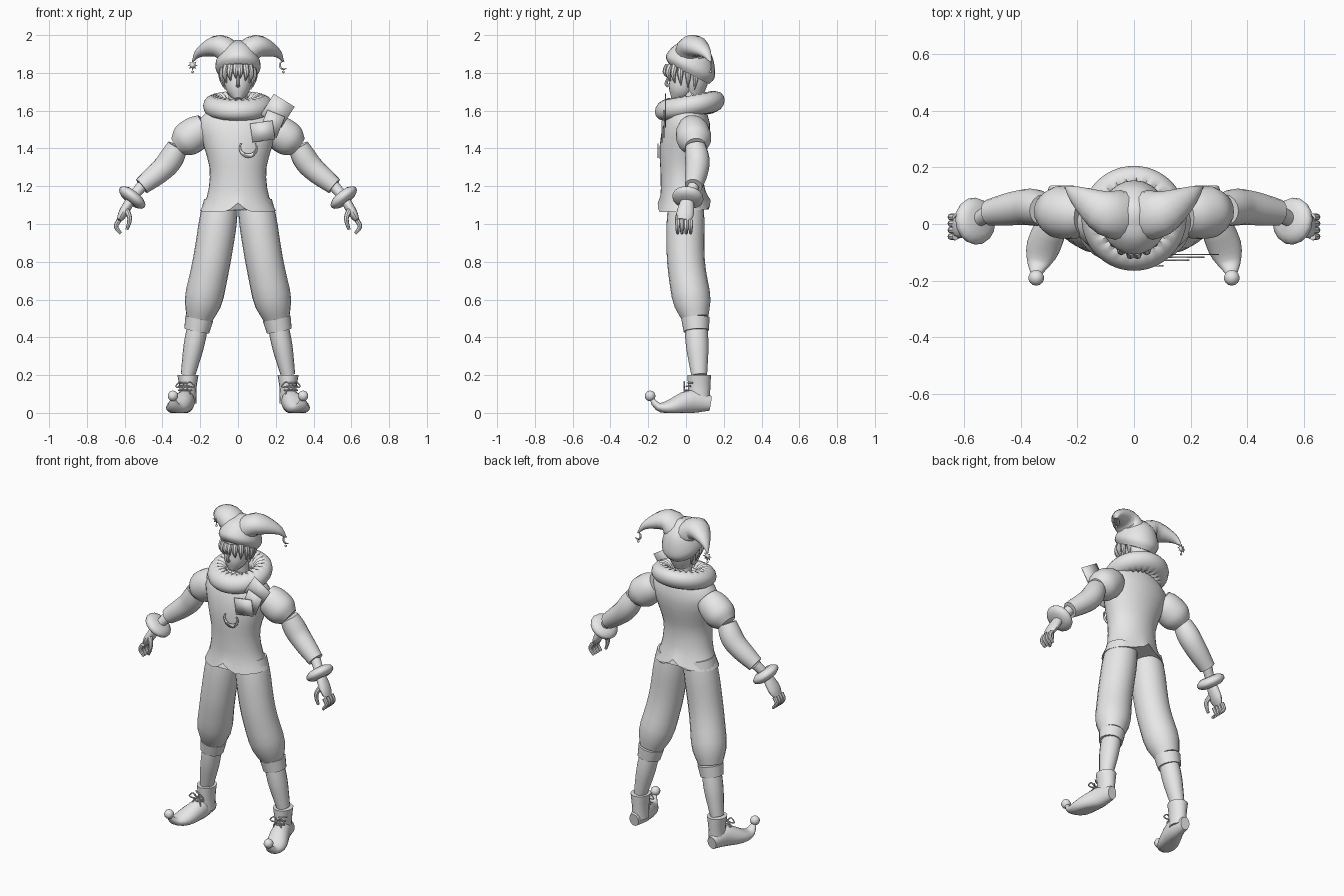
import bpy, bmesh, math
from mathutils import Vector

cube = bpy.data.objects.get("Cube")
if cube:
    bpy.data.objects.remove(cube, do_unlink=True)

grey = bpy.data.materials.new("plain grey")
grey.use_nodes = True
grey.diffuse_color = (.8, .8, .8, 1)
grey.node_tree.nodes["Principled BSDF"].inputs["Base Color"].default_value = grey.diffuse_color

RIGHTWARD, BACKWARD, UPWARD = Vector((1, 0, 0)), Vector((0, 1, 0)), Vector((0, 0, 1))


def finish(name, bm, mirror=False):
    """Turn a bmesh into a shaded object, optionally mirrored across the body."""
    bmesh.ops.recalc_face_normals(bm, faces=bm.faces)
    mesh = bpy.data.meshes.new(name)
    bm.to_mesh(mesh)
    bm.free()
    mesh.materials.append(grey)
    mesh.shade_smooth()
    mesh.set_sharp_from_angle(angle=math.radians(40))
    part = bpy.data.objects.new(name, mesh)
    bpy.context.collection.objects.link(part)
    if mirror:
        part.modifiers.new("Mirror", "MIRROR").use_mirror_merge = False
    return part


def spline(keys, t):
    """Smooth curve through evenly spaced keys, numbers or vectors."""
    last = len(keys) - 1
    if last == 0:
        return keys[0]
    i = min(int(t * last), last - 1)
    f = t * last - i
    before, a, b, after = (keys[min(max(k, 0), last)] for k in range(i - 1, i + 3))
    start, end = (b - before) / 2, (after - a) / 2
    return a + start * f + ((b - a) * 3 - start * 2 - end) * f**2 + (start + end - (b - a) * 2) * f**3


def tube(name, path, radii, depth=(1,), mirror=False, sides=16, steps=12, ref=RIGHTWARD, shape=None):
    """Elliptical skin along a path; depth is the ratio of its two radii."""
    path = [Vector(p) for p in path]
    centres = [spline(path, i / steps) for i in range(steps + 1)]
    bm = bmesh.new()
    rings = []
    for i, centre in enumerate(centres):
        t = i / steps
        along = (centres[min(i + 1, steps)] - centres[max(i - 1, 0)]).normalized()
        across = (ref - along * ref.dot(along)).normalized()
        other = along.cross(across) * spline(depth, t)
        ring = []
        for k in range(sides):
            angle = math.tau * k / sides
            p = centre + (across * math.cos(angle) + other * math.sin(angle)) * spline(radii, t)
            if shape:
                shape(p, t)
            ring.append(bm.verts.new(p))
        rings.append(ring)
    for low, high in zip(rings, rings[1:]):
        for k in range(sides):
            bm.faces.new((low[k - 1], low[k], high[k], high[k - 1]))
    bm.faces.new(rings[0])
    bm.faces.new(rings[-1])
    return finish(name, bm, mirror)


def middle(*points):
    """Path in the plane of symmetry, from y, z pairs."""
    return [(0, y, z) for y, z in points]


def ball(name, centre, radius):
    bm = bmesh.new()
    bmesh.ops.create_uvsphere(bm, u_segments=14, v_segments=9, radius=radius)
    bmesh.ops.translate(bm, verts=bm.verts, vec=centre)
    finish(name, bm, mirror=True)


def plate(name, centre, outline, turn=0):
    """Thin upright plate; the outline is turned and placed at the centre."""
    bm = bmesh.new()
    c, s = math.cos(turn), math.sin(turn)
    offsets = [Vector((x * c - z * s, 0, x * s + z * c)) for x, z in outline]
    bm.faces.new([bm.verts.new(Vector(centre) + offset) for offset in offsets])
    finish(name, bm).modifiers.new("Solidify", "SOLIDIFY").thickness = .005


def crescent(name, centre, radius, turn):
    angles = [math.radians(a) for a in range(-120, 121, 20)]
    outer = [(radius * math.cos(a), radius * math.sin(a)) for a in angles]
    tip = outer[0][0]
    inner = [(tip + (x - tip) * .7, z * .8) for x, z in reversed(outer)]
    plate(name, centre, outer + inner, turn)


def card(name, centre, wide, tall, turn):
    plate(name, centre, [(-wide, -tall), (wide, -tall), (wide, tall), (-wide, tall)], math.radians(turn))


# Jacket with a notched hem
def notch(p, t):
    p.z += .05 * max(0, 1 - abs(p.x) / .06) * max(0, 1 - 4 * t)


tube("jacket", middle((-.01, 1.07), (-.02, 1.35), (.03, 1.63)), (.2, .16, .15, .18, .21, .12),
     (.7, .74, .76, .7, .57, .6), sides=32, shape=notch)

# Ruff: a tilted ring, pleated on the inside
bpy.ops.mesh.primitive_torus_add(major_segments=96, minor_segments=14, major_radius=.13, minor_radius=.055)
torus = bpy.context.object
ruff = bmesh.new()
ruff.from_mesh(torus.data)
bpy.data.objects.remove(torus, do_unlink=True)
for v in ruff.verts:
    if v.co.xy.length < .13:
        v.co.z += .007 * math.sin(24 * math.atan2(v.co.y, v.co.x))
    v.co += UPWARD * (1.625 + v.co.y / 6) + BACKWARD * .02
finish("ruff", ruff)

# Head
tube("neck", middle((.03, 1.55), (.02, 1.74)), (.05,))
tube("head", middle((-.06, 1.66), (-.01, 1.76), (.015, 1.86)), (.02, .06, .075, .08, .08), (1, 1.2))
tube("nose", middle((-.09, 1.78), (-.105, 1.745), (-.09, 1.73)), (.007, .01), sides=8)
tube("back_hair", middle((.045, 1.68), (.04, 1.82)), (.045, .075, .085))

# Fringe and side locks, fanned around the head and longer at the sides
for i in range(6):
    angle = math.radians(8 + 22 * i)
    out = RIGHTWARD * math.sin(angle) * .085 - BACKWARD * math.cos(angle) * .105
    root, drop = out * .9 + UPWARD * 1.84, UPWARD * (.07 + .012 * i)
    tube(f"hair_lock_{i}", [root, root + out * .15 - drop / 2, root - drop], (.018, .015, .002),
         mirror=True, sides=8, steps=6)


# Two-horned hat, its rim lower at the back
def rim(p, t):
    p.z -= .3 * p.y * (1 - t)


tube("hat_crown", middle((.015, 1.8), (.05, 1.97)), (.1, .12, .11, .08, .02), (1.1,), sides=24, shape=rim)
horn_tip = Vector((.24, .13, 1.86))
tube("hat_horn", [(.02, .03, 1.88), (.1, .04, 1.94), (.2, .1, 1.91), horn_tip], (.09, .08, .035, .005),
     (.78,), mirror=True, ref=BACKWARD)

# Charms hanging from the horns
hang = horn_tip - UPWARD * .02
crescent("moon_charm", hang, .024, math.radians(200))
points = [(radius, math.tau * i / 16) for i, radius in enumerate([.027, .014] * 8)]
plate("star_charm", hang - RIGHTWARD * 2 * hang.x, [(r * math.cos(a), r * math.sin(a)) for r, a in points])
ball("charm_bead", hang - UPWARD * .035, .007)

# Cards and crescent on the chest
card("card_top", (.21, -.11, 1.6), .065, .065, -32)
card("card_middle", (.18, -.12, 1.53), .05, .06, -22)
card("card_low", (.13, -.13, 1.49), .06, .05, 8)
crescent("chest_crescent", (.055, -.15, 1.4), .05, math.radians(-90))

# Sleeves and wrist rings
shoulder, elbow = Vector((.17, .03, 1.52)), Vector((.32, .05, 1.41))
cuff, wrist, knuckles = Vector((.51, .04, 1.2)), Vector((.56, .01, 1.14)), Vector((.63, -.01, 1.02))
arm_axis = (knuckles - elbow).normalized()
tube("puff_sleeve", [shoulder, elbow], (.07, .09, .09, .055), mirror=True)
tube("lower_sleeve", [elbow, (.38, .06, 1.31), cuff], (.055, .065, .06, .047), mirror=True)
tube("forearm", [cuff, wrist], (.03, .026), mirror=True, steps=4)
tube("wrist_ring", [wrist - arm_axis * .03, wrist + arm_axis * .03], (.05, .08, .08, .05), mirror=True, steps=6)

# Hands
tube("palm", [wrist, knuckles], (.024, .026, .024, .014), (1.1, 1.5, 1.9, 2.4), mirror=True)
for i, finger in enumerate(["index", "middle", "ring", "little"]):
    root = knuckles + BACKWARD * .023 * (i - 1.5)
    bend = root + RIGHTWARD * .016 - UPWARD * .035
    tube(finger + "_finger", [root, bend, root - RIGHTWARD * .01 - UPWARD * .07], (.013, .012, .008),
         mirror=True, sides=8, steps=6)
thumb_root = wrist.lerp(knuckles, .5) - BACKWARD * .025
tube("thumb", [thumb_root, (.573, -.045, 1.03), (.588, -.045, .97)], (.016, .013, .008),
     mirror=True, sides=8, steps=6)

# Trousers gathered over a cuff, and shins
hip, thigh, knee = Vector((.09, 0, 1.12)), Vector((.14, 0, .8)), Vector((.205, .05, .5))
ankle = Vector((.265, .07, .2))
tube("trouser_leg", [hip, thigh, knee], [.09] + [.1] * 4 + [.07], mirror=True, sides=20)
tube("knee_cuff", [knee, knee.lerp(ankle, .22)], (.075, .067), mirror=True, steps=2)
tube("shin", [knee, ankle], (.05, .055, .054, .045, .038), (1.1,), mirror=True)


# Curled shoes, flat below
def ground(p, t):
    p.z = max(p.z, 0)


toe = Vector((.345, -.19, .09))
tube("shoe", [(.27, .13, .05), (.28, .03, .06), (.32, -.08, .03), (.34, -.15, .035), toe],
     (.03, .052, .06, .035, .005), (1.3, 1.2, .7, .6, 1), mirror=True, sides=20, shape=ground)
tube("shoe_collar", [ankle - UPWARD * .15, ankle], (.046, .045, .056), (1.2, 1.3, 1.1), mirror=True, steps=6)
ball("toe_ball", toe, .028)

# Laces across the instep, with a bow
knot = ankle + Vector((.015, -.08, -.06))
for i in range(3):
    centre = knot + UPWARD * .02 * (i - 1) + BACKWARD * .01 * i
    sideways = RIGHTWARD * .036 + BACKWARD * .025
    other_side = BACKWARD * .025 - RIGHTWARD * .036
    tube(f"lace_{i}", [centre + sideways, centre, centre + other_side], (.004,),
         mirror=True, sides=6, steps=6, ref=UPWARD)
for side, label in ((-1, "inner"), (1, "outer")):
    out = RIGHTWARD * side * .05
    lift = UPWARD * .025
    tube(label + "_bow_loop", [knot, knot + out / 2 + lift, knot + out, knot + out / 2 - lift / 5, knot],
         (.004,), mirror=True, sides=6, ref=BACKWARD)
    tube(label + "_lace_end", [knot, knot + out / 2 - lift, knot + out / 2 - lift * 2], (.004,),
         mirror=True, sides=6, steps=6, ref=BACKWARD)
